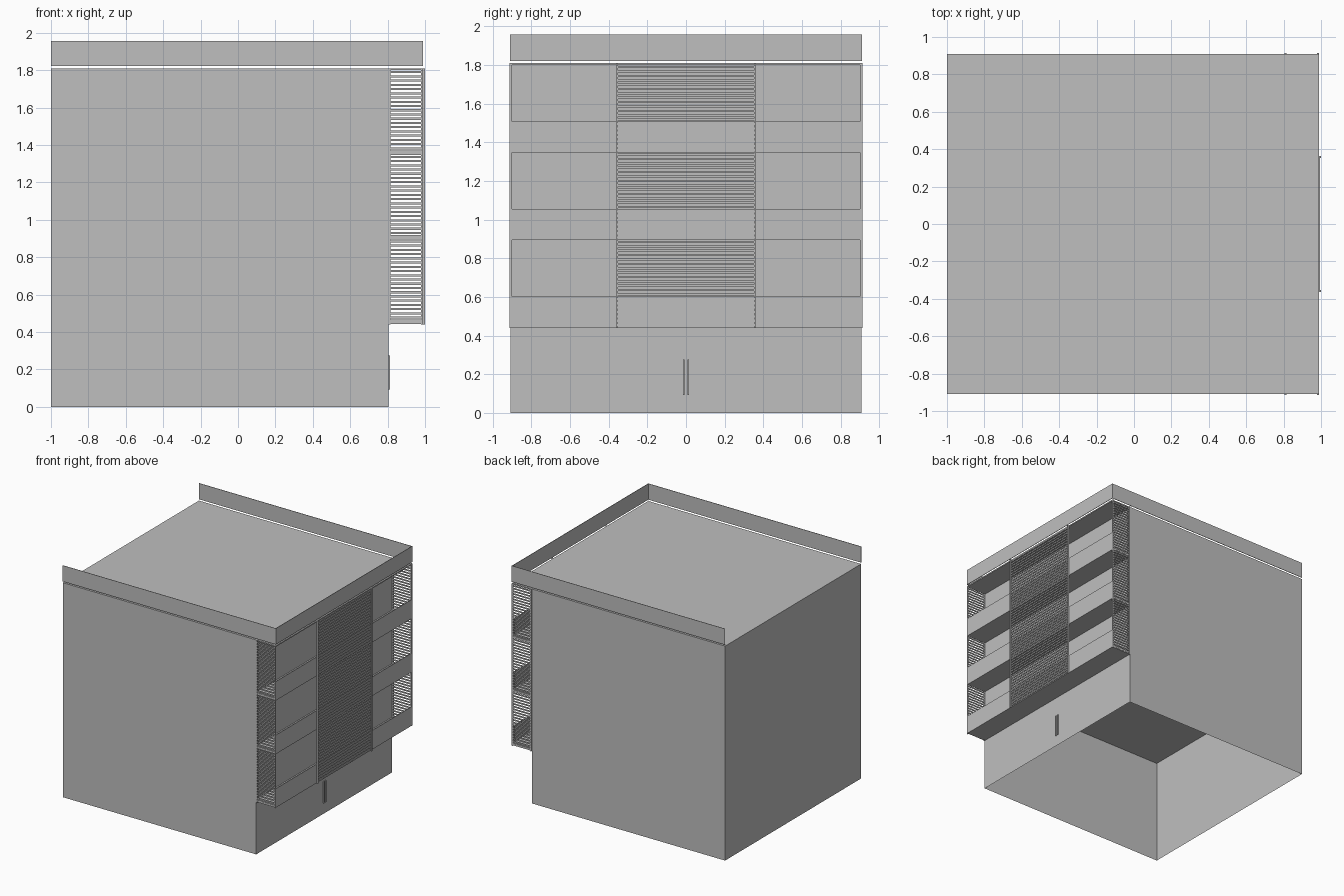
import bpy, bmesh
from mathutils import Vector

if "Cube" in bpy.data.objects:
    bpy.data.objects.remove(bpy.data.objects["Cube"])

# One plain grey for the whole model
grey = bpy.data.materials.new("plain_grey")
grey.diffuse_color = (0.52, 0.52, 0.52, 1)
grey.use_nodes = True
grey.node_tree.nodes["Principled BSDF"].inputs["Base Color"].default_value = grey.diffuse_color

X0, XW, XF = -1.0, 0.805, 0.988      # rear wall, facade wall, balcony front
Y = 0.907                            # half width
LEVELS = [0.443, 0.895, 1.347]       # balcony slab undersides
ROOF = 1.80
STOREY = 0.4525


def add_box(bm, lo, hi, skip_bottom=False):
    """Box between two corners, optionally open underneath."""
    lo, hi = Vector(lo), Vector(hi)
    geo = bmesh.ops.create_cube(bm, size=1)
    for v in geo["verts"]:
        v.co = (lo + hi) / 2 + v.co * (hi - lo)
    if skip_bottom:
        bm.normal_update()
        faces = {f for v in geo["verts"] for f in v.link_faces}
        bottom = [f for f in faces if f.calc_center_median().z < lo.z + 1e-5]
        bmesh.ops.delete(bm, geom=bottom, context='FACES_ONLY')


def make(name, boxes, skip_bottom=False):
    """One object from a list of (low corner, high corner) boxes."""
    bm = bmesh.new()
    for lo, hi in boxes:
        add_box(bm, lo, hi, skip_bottom)
    mesh = bpy.data.meshes.new(name)
    bm.to_mesh(mesh)
    bm.free()
    mesh.materials.append(grey)
    ob = bpy.data.objects.new(name, mesh)
    bpy.context.collection.objects.link(ob)
    return ob


# Main block, open underneath, with one inner floor
make("building_body", [((X0, -Y, 0), (XW, Y, ROOF))], skip_bottom=True)
make("inner_floor", [((X0 + 0.001, -Y + 0.001, 0.9), (XW - 0.001, Y - 0.001, 0.91))])

# Roof slab reaching out over the balconies
make("roof_slab", [((X0, -Y, ROOF), (XF, Y, ROOF + 0.01))])

# Floating parapet on three sides, open at the rear
PZ0, PZ1, T = 1.822, 1.957, 0.004
make("parapet", [
    ((X0, -Y - 0.003, PZ0), (XF + 0.002, -Y - 0.003 + T, PZ1)),
    ((X0, Y + 0.003 - T, PZ0), (XF + 0.002, Y + 0.003, PZ1)),
    ((XF + 0.002 - T, -Y - 0.003, PZ0), (XF + 0.002, Y + 0.003, PZ1)),
])

# Balcony slabs and solid balustrades
make("balcony_slabs", [((XW, -Y, z), (XF, Y, z + 0.023)) for z in LEVELS])
make("balustrades", [((XF - 0.006, -Y, z + 0.023), (XF, Y, z + 0.16)) for z in LEVELS])

# Horizontal louvre slats: 20 to a storey, on both ends and in the middle
pitch = STOREY / 20
heights = [LEVELS[0] + pitch * (i + 0.5) for i in range(60)]
H = 0.0055
for name, s in (("front_end_slats", -1), ("back_end_slats", 1)):
    ys = sorted((s * (Y - 0.004), s * (Y + 0.002)))
    make(name, [((XW + 0.004, ys[0], z - H), (XF - 0.004, ys[1], z + H)) for z in heights])
make("middle_slats", [((XF + 0.001, -0.355, z - H), (XF + 0.007, 0.355, z + H))
                      for z in heights])

# Upright posts framing the louvres
Z0, Z1 = LEVELS[0] - 0.003, ROOF + 0.01
posts = []
for s in (-1, 1):
    for x in (XW + 0.005, XF - 0.005):
        posts.append(((x - 0.005, s * Y - 0.006, Z0), (x + 0.005, s * Y + 0.006, Z1)))
    posts.append(((XF, s * 0.358 - 0.005, Z0), (1.0, s * 0.358 + 0.005, Z1)))
make("louvre_posts", posts)

# Pair of door handles
make("door_handles", [((XW, s * 0.012 - 0.004, 0.092), (XW + 0.008, s * 0.012 + 0.004, 0.275))
                      for s in (-1, 1)])
